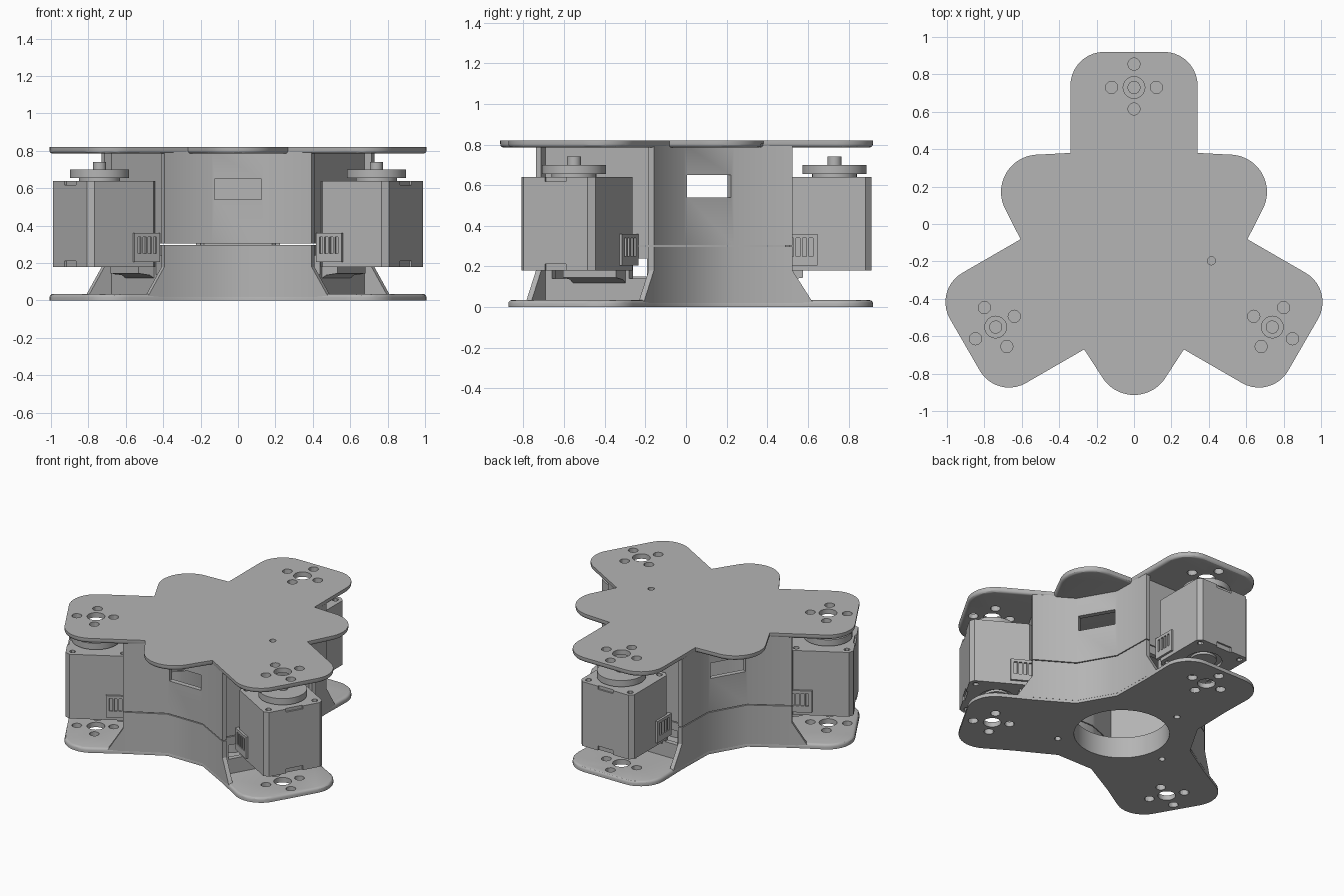
import bpy, bmesh
from math import radians, cos, sin, tau
from mathutils import Matrix

if "Cube" in bpy.data.objects:
    bpy.data.objects.remove(bpy.data.objects["Cube"])

CENTRE = (0, -0.124, 0)
ARMS = [90, 210, 330]
SHAFT = 0.854          # distance of each motor shaft from the centre

grey = bpy.data.materials.new("plain grey")
grey.use_nodes = True
grey.diffuse_color = (0.46, 0.46, 0.46, 1)
grey.node_tree.nodes["Principled BSDF"].inputs["Base Color"].default_value = grey.diffuse_color


# ---- small geometry helpers ----
def polar(angle, r, l):
    a = radians(angle)
    return (r * cos(a) - l * sin(a), r * sin(a) + l * cos(a))


def arc(cx, cy, rad, a0, a1, n=10):
    steps = [radians(a0 + (a1 - a0) * i / n) for i in range(n + 1)]
    return [(cx + rad * cos(t), cy + rad * sin(t)) for t in steps]


def circle(cx, cy, rad, n=32):
    return arc(cx, cy, rad, 0, 360, n)[:-1]


def prism(bm, pts, lo, hi, upright=False, turn=0):
    """Extrude a profile from lo to hi; upright profiles lie in the r-z plane."""
    def place(p, w):
        x, y, z = (p[0], w, p[1]) if upright else (p[0], p[1], w)
        return (*polar(turn, x, y), z)
    a = [bm.verts.new(place(p, lo)) for p in pts]
    b = [bm.verts.new(place(p, hi)) for p in pts]
    faces = [bm.faces.new(a[::-1]), bm.faces.new(b)]
    for i in range(len(pts)):
        j = (i + 1) % len(pts)
        faces.append(bm.faces.new((a[i], a[j], b[j], b[i])))
    bmesh.ops.recalc_face_normals(bm, faces=faces)


def box(bm, r, l, z, turn=0):
    pts = [(r[0], l[0]), (r[1], l[0]), (r[1], l[1]), (r[0], l[1])]
    prism(bm, pts, z[0], z[1], turn=turn)


def make(name, bm, turn=0):
    mesh = bpy.data.meshes.new(name)
    bm.to_mesh(mesh)
    bm.free()
    mesh.materials.append(grey)
    ob = bpy.data.objects.new(name, mesh)
    ob.matrix_world = Matrix.Translation(CENTRE) @ Matrix.Rotation(radians(turn), 4, "Z")
    bpy.context.scene.collection.objects.link(ob)
    finish(mesh)
    return ob


def finish(mesh):
    for p in mesh.polygons:
        p.use_smooth = True
    mesh.set_sharp_from_angle(angle=radians(30))


def cut(ob, bm):
    """Subtract the cutter and keep only the finished mesh."""
    cutter = make("cutter", bm)
    cutter.matrix_world = ob.matrix_world.copy()
    cutter.hide_render = True
    mod = ob.modifiers.new("cut", "BOOLEAN")
    mod.operation, mod.solver, mod.object = "DIFFERENCE", "EXACT", cutter
    bpy.context.view_layer.update()
    deps = bpy.context.evaluated_depsgraph_get()
    mesh = bpy.data.meshes.new_from_object(ob.evaluated_get(deps))
    ob.modifiers.clear()
    ob.data = mesh
    bpy.data.objects.remove(cutter)
    finish(mesh)


# ---- outlines ----
def arm_end(a):
    pts = arc(0.864, -0.16, 0.18, -90, 0) + arc(0.864, 0.16, 0.18, 0, 90)
    return [polar(a, *p) for p in pts]


def lobed_outline():
    pts = []
    for a in ARMS:
        pts += [polar(a, 0.504, -0.34)] + arm_end(a) + [polar(a, 0.504, 0.34)]
        pts += [polar(a + 60, *p) for p in arc(0.59, 0, 0.2, -60, 60, 20)]
    return pts


def waist(a):
    return [polar(a + 60, 0.475, -0.14), polar(a + 60, 0.475, 0.14)]


def base_outline():
    pts = []
    for a in ARMS:
        pts += [polar(a, 0.648, -0.335)] + arm_end(a) + [polar(a, 0.648, 0.335)] + waist(a)
    return pts


def body_outline():
    pocket = [(0.648, -0.335), (0.648, -0.305), (0.605, -0.305),
              (0.605, 0.305), (0.648, 0.305), (0.648, 0.335)]
    pts = []
    for a in ARMS:
        pts += [polar(a, *p) for p in pocket] + waist(a)
    return pts


def cavity_outline():
    pts = []
    for a in ARMS:
        pts += [polar(a, 0.57, -0.28), polar(a, 0.57, 0.28)]
        pts += [polar(a + 60, 0.44, -0.12), polar(a + 60, 0.44, 0.12)]
    return pts


# ---- top and base plates with bolt holes ----
def plate(name, pts, z0, z1, soft_z, screws, bore=None):
    bm = bmesh.new()
    prism(bm, pts, z0, z1)
    rim = [e for e in bm.edges if all(abs(v.co.z - soft_z) < 1e-4 for v in e.verts)]
    bmesh.ops.bevel(bm, geom=rim, offset=0.018, segments=3, affect="EDGES", profile=0.5)
    ob = make(name, bm)
    holes = bmesh.new()
    for a in ARMS:
        prism(holes, circle(*polar(a, SHAFT, 0), 0.058), -0.1, 1)
        for dr, dl in ((0.125, 0), (-0.115, 0), (0, 0.12), (0, -0.12)):
            prism(holes, circle(*polar(a, SHAFT + dr, dl), 0.033, 12), -0.1, 1)
    for a in screws:
        prism(holes, circle(*polar(a, 0.42, 0), 0.022, 12), -0.1, 1)
    if bore:
        prism(holes, circle(0, 0, bore, 48), -0.1, 1)
    cut(ob, holes)


plate("top_plate", lobed_outline(), 0.785, 0.82, 0.785, [350])
plate("base_plate", base_outline(), 0, 0.035, 0.035, [108.5, 191.5, 311.5], 0.31)

# ---- hollow body in two halves, with windows and cable openings ----
for name, z0, z1 in (("lower_body", 0.02, 0.298), ("upper_body", 0.304, 0.8)):
    bm = bmesh.new()
    prism(bm, body_outline(), z0, z1)
    body = make(name, bm)
    cutter = bmesh.new()
    prism(cutter, cavity_outline(), -0.1, 1)
    cut(body, cutter)
    cutter = bmesh.new()
    for a in ARMS:
        if z0 > 0.3:
            box(cutter, (0.40, 0.55), (-0.125, 0.125), (0.54, 0.65), a + 60)
        else:
            for l in (-0.22, 0.22):
                box(cutter, (0.5, 0.63), (l - 0.05, l + 0.05), (0.14, 0.24), a)
    cut(body, cutter)

# ---- collar around the central bore ----
bm = bmesh.new()
prism(bm, circle(0, 0, 0.335, 48), 0.01, 0.15)
collar = make("bore_collar", bm)
cutter = bmesh.new()
prism(cutter, circle(0, 0, 0.31, 48), -0.1, 1)
cut(collar, cutter)

# ---- parts repeated on each arm ----
H, C, MID = 0.21, 0.028, 0.826     # motor half width, corner chamfer, centre
for n, a in enumerate(ARMS):
    tag = ("back", "right", "left")[n]

    # gussets and motor ledge
    bm = bmesh.new()
    for l in (-0.32, 0.32):
        prism(bm, [(0.6, 0.02), (0.75, 0.02), (0.648, 0.18), (0.6, 0.18)],
              l - 0.015, l + 0.015, upright=True)
    prism(bm, [(0.59, 0.11), (0.63, 0.135), (0.70, 0.145), (0.70, 0.18), (0.59, 0.18)],
          -0.15, 0.15, upright=True)
    make(tag + "_gussets", bm, a)

    # motor case with chamfered corners
    bm = bmesh.new()
    q = H - C
    case = [(H, -q), (H, q), (q, H), (-q, H), (-H, q), (-H, -q), (-q, -H), (q, -H)]
    prism(bm, [(MID + x, y) for x, y in case], 0.18, 0.64)
    motor = make(tag + "_motor", bm, a)
    cutter = bmesh.new()
    prism(cutter, circle(MID, 0, 0.12), 0.1, 0.2)
    for z in ((0.17, 0.212), (0.618, 0.65)):
        box(cutter, (MID + H - 0.012, 1.1), (-0.06, 0.06), z)
    for sx in (-1, 1):
        for sy in (-1, 1):
            prism(cutter, circle(MID + sx * 0.165, sy * 0.165, 0.02, 12), 0.62, 0.7)
            prism(cutter, circle(MID + sx * 0.165, sy * 0.165, 0.02, 12), 0.1, 0.2)
    cut(motor, cutter)

    # bearing rings under the motor, pulley and shaft above
    bm = bmesh.new()
    prism(bm, circle(MID, 0, 0.085), 0.185, 0.21)
    prism(bm, circle(SHAFT, 0, 0.11), 0.635, 0.66)
    prism(bm, circle(SHAFT, 0, 0.158, 48), 0.655, 0.70)
    prism(bm, circle(SHAFT, 0, 0.035, 16), 0.69, 0.74)
    make(tag + "_pulley", bm, a)

    # slotted connectors on both sides
    for side in (-1, 1):
        bm = bmesh.new()
        inner, outer = sorted((side * (H - 0.01), side * (H + 0.015)))
        box(bm, (0.61, 0.77), (inner, outer), (0.205, 0.36))
        socket = make(tag + "_connector", bm, a)
        cutter = bmesh.new()
        inner, outer = sorted((side * (H + 0.002), side * (H + 0.05)))
        for i in range(4):
            r = 0.632 + i * 0.032
            box(cutter, (r, r + 0.02), (inner, outer), (0.25, 0.34))
        cut(socket, cutter)
